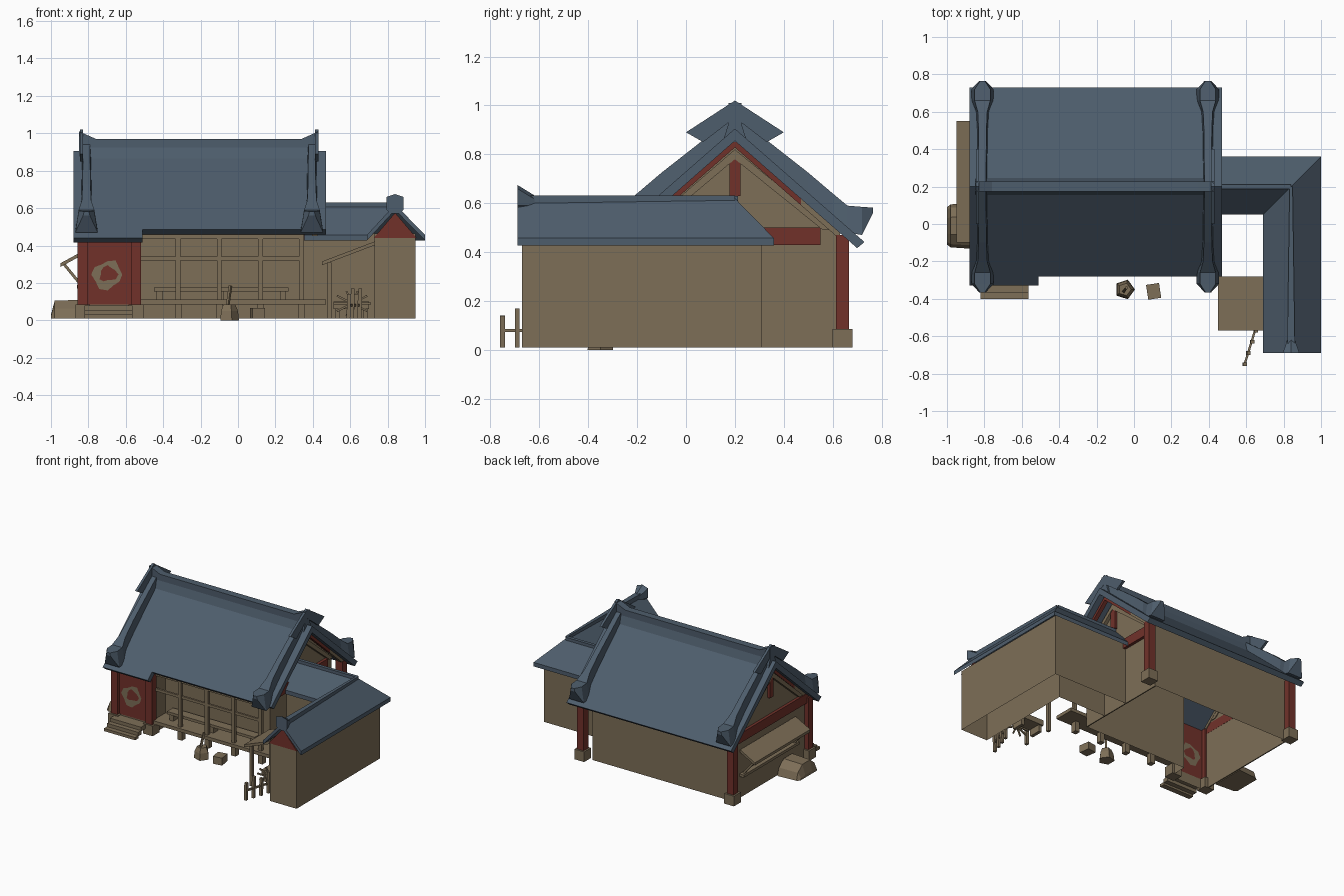
import bpy, bmesh, math
from mathutils import Vector

if "Cube" in bpy.data.objects:
    bpy.data.objects.remove(bpy.data.objects["Cube"])


def material(name, rgb):
    m = bpy.data.materials.new(name)
    m.diffuse_color = (*rgb, 1)
    m.use_nodes = True
    m.node_tree.nodes["Principled BSDF"].inputs["Base Color"].default_value = m.diffuse_color
    return m


SLATE = material("slate_blue", (0.076, 0.110, 0.150))
TAN = material("weathered_tan", (0.205, 0.156, 0.095))
RED = material("dark_red", (0.165, 0.031, 0.023))


def finish(name, bm, mat):
    bmesh.ops.recalc_face_normals(bm, faces=bm.faces)
    me = bpy.data.meshes.new(name)
    bm.to_mesh(me)
    bm.free()
    me.materials.append(mat)
    ob = bpy.data.objects.new(name, me)
    bpy.context.collection.objects.link(ob)
    return ob


def loft(name, rings, mat):
    """Skin a list of equal-sized point rings and cap both ends."""
    bm = bmesh.new()
    vs = [[bm.verts.new(p) for p in r] for r in rings]
    n = len(vs[0])
    for a, b in zip(vs, vs[1:]):
        for i in range(n):
            j = (i + 1) % n
            bm.faces.new((a[i], a[j], b[j], b[i]))
    bm.faces.new(vs[0])
    bm.faces.new(vs[-1])
    return finish(name, bm, mat)


def prism(name, axis, a, b, pts, mat):
    """Extrude a profile: axis x takes (y, z) points, axis y takes (x, z)."""
    if axis == "x":
        rings = [[(t, p, q) for p, q in pts] for t in (a, b)]
    else:
        rings = [[(p, t, q) for p, q in pts] for t in (a, b)]
    return loft(name, rings, mat)


def box(name, x0, x1, y0, y1, z0, z1, mat):
    return prism(name, "x", x0, x1, [(y0, z0), (y1, z0), (y1, z1), (y0, z1)], mat)


def beam(name, p, q, w, mat):
    p, q = Vector(p), Vector(q)
    rot = (q - p).to_track_quat("Z", "Y")
    sq = [rot @ Vector((i * w / 2, j * w / 2, 0)) for i, j in ((-1, -1), (1, -1), (1, 1), (-1, 1))]
    return loft(name, [[p + s for s in sq], [q + s for s in sq]], mat)


def wall_run(name, plan, z0, z1, mat):
    """Thin upright walls along a plan line, open above and below."""
    bm = bmesh.new()
    cols = [[bm.verts.new((x, y, z)) for z in (z0, z1)] for x, y in plan]
    for a, b in zip(cols, cols[1:]):
        bm.faces.new((a[0], b[0], b[1], a[1]))
    return finish(name, bm, mat)


RY, RZ, K = 0.20, 0.905, 0.875   # main ridge position and roof slope


def roof_z(y):
    return RZ - K * abs(y - RY)


# Main hall walls: thin, open underneath, the roof closes the top
wall_run("hall_back_wall", [(-.82, .62), (.33, .62)], .01, .50, TAN)
wall_run("veranda_back_wall", [(-.525, -.10), (.33, -.10)], .01, .60, TAN)
wall_run("entry_side_wall", [(-.525, -.245), (-.525, -.10)], .01, .48, TAN)
for name, x, yf in (("left_gable_wall", -.82, -.24), ("right_gable_wall", .33, -.10)):
    prism(name, "x", x - .004, x + .004,
          [(yf, .01), (.62, .01), (.62, roof_z(.62) - .04), (RY, RZ - .04), (yf, roof_z(yf) - .04)], TAN)

# Main roof: the part over the entry reaches further forward
for name, x0, x1, yf in (("roof_entry_side", -0.88, -0.51, -0.33), ("roof_main", -0.51, 0.47, -0.28)):
    yb = 0.73
    prism(name, "x", x0, x1,
          [(yf, roof_z(yf)), (RY, RZ), (yb, roof_z(yb)), (yb - 0.03, roof_z(yb) - 0.025),
           (RY, RZ - 0.05), (yf + 0.03, roof_z(yf) - 0.025)], SLATE)
# Ridge with upturned ends
prism("main_ridge", "y", RY - 0.027, RY + 0.027,
      [(-0.85, 0.86), (-0.85, 1.01), (-0.76, 0.97), (0.34, 0.97), (0.43, 1.01), (0.43, 0.86)], SLATE)
prism("ridge_base", "x", -0.85, 0.43,
      [(RY - 0.05, 0.85), (RY - 0.025, 0.93), (RY + 0.025, 0.93), (RY + 0.05, 0.85)], SLATE)

for side, cx, out in (("left", -0.81, -1), ("right", 0.395, 1)):
    # Gable ribs ending in a flared tip
    for end, s in (("front", -1), ("back", 1)):
        rings = []
        for t, zb, zt, w in ((0, .86, .96, .026), (.3, .61, .725, .03), (.4, .53, .64, .036),
                             (.46, .48, .59, .06), (.52, .47, .585, .06), (.565, .56, .582, .018)):
            y = RY + s * t
            rings.append([(cx - w, y, zb), (cx + w, y, zb), (cx + w * .7, y, zt), (cx - w * .7, y, zt)])
        loft(f"{side}_{end}_rib", rings, SLATE)
    # Thin chevron crest over the gable peak
    xa, xb = sorted((cx + out * 0.018, cx + out * 0.036))
    prism(f"{side}_crest", "x", xa, xb,
          [(RY, 1.02), (RY + .2, .89), (RY + .13, .85), (RY, .95), (RY - .13, .85), (RY - .2, .89)], SLATE)
    # Bargeboards: red near the peak, bare wood below
    xa, xb = sorted((cx, cx + out * 0.03))
    for s, part in ((-1, "front"), (1, "back")):
        for nm, t0, t1, m in (("red", 0, .27, RED), ("bare", .27, .43, TAN)):
            prism(f"{side}_{part}_{nm}_bargeboard", "x", xa, xb,
                  [(RY + s * t, RZ - d - K * t) for t, d in ((t0, .05), (t1, .05), (t1, .077), (t0, .077))], m)
    # Tie beam, king post and rafters on the gable wall
    face = -0.83 if out < 0 else 0.34
    box(f"{side}_tie_beam", face - .015, face + .015, -0.07 if out > 0 else -0.24, 0.55 if out > 0 else .62,
        0.43, 0.50, RED)
    box(f"{side}_king_post", face - .015, face + .015, RY - .022, RY + .022, 0.63, 0.78, RED)
    prism(f"{side}_rafters", "x", face - .02, face + .02,
          [(RY - .36, .51), (RY, .82), (RY + .40, .49), (RY + .36, .49), (RY, .78), (RY - .32, .51)], TAN)

# Red corner posts on stone feet
for name, x, y in (("back_left", -.83, .64), ("back_right", .40, .64),
                   ("front_left", -.83, -.24), ("front_inner", -.545, -.24)):
    box(name + "_post", x - .027, x + .027, y - .027, y + .027, .08, .47, RED)
    box(name + "_foot", x - .04, x + .04, y - .04, y + .04, .01, .085, TAN)

# Entry panel with its painted irregular ring on both faces, and steps
wall_run("entry_panel", [(-.83, -.245), (-.525, -.245)], .085, .475, RED)
wall_run("entry_base", [(-.83, -.245), (-.525, -.245)], .01, .085, TAN)
OUTER = (.078, .07, .086, .072, .062, .08, .088, .074, .09, .085, .066, .074)
INNER = (.058, .046, .04, .05, .045, .04, .036, .05, .042, .03, .034, .05)
for side, y in (("outside", -.249), ("inside", -.241)):
    bm = bmesh.new()
    pts = [[bm.verts.new((-.697 + r * math.cos(i * math.tau / 12), y, .245 + r * math.sin(i * math.tau / 12)))
            for r in (INNER[i], OUTER[i])] for i in range(12)]
    for i in range(12):
        a, b = pts[i], pts[(i + 1) % 12]
        bm.faces.new((a[0], a[1], b[1], b[0]))
    finish(f"painted_ring_{side}", bm, TAN)
for i, (y, z) in enumerate(((-.40, .03), (-.365, .055), (-.33, .08))):
    box(f"step_{i + 1}", -.82, -.565, y, y + .04 if i < 2 else -.25, max(.01, z - .03), z, TAN)

# Veranda with supports, front colonnade, rails and bench
box("veranda_floor", -.525, .47, -.25, -.10, .085, .11, TAN)
for i, x in enumerate((-.32, -.10, .12, .34)):
    box(f"veranda_support_{i}", x - .018, x + .018, -.225, -.185, .01, .09, TAN)
    box(f"veranda_post_{i}", x - .013, x + .013, -.23, -.205, .11, .48, TAN)
box("veranda_rail", -.525, .34, -.225, -.21, .32, .34, TAN)
box("veranda_top_rail", -.525, .34, -.225, -.205, .435, .46, TAN)
box("bench_seat", -.45, .27, -.19, -.12, .155, .175, TAN)
for i, x in enumerate((-.42, -.09, .24)):
    box(f"bench_leg_{i}", x - .015, x + .015, -.18, -.13, .11, .155, TAN)

# Side wing walls (open underneath) and red front gable
wall_run("wing_walls", [(.33, .31), (.95, .31), (.95, -.67), (.73, -.67), (.73, .09), (.33, .09)], .01, .465, TAN)
prism("wing_front_gable", "y", -.675, -.665, [(.725, .44), (.955, .44), (.84, .575)], RED)

# L-shaped wing roof with mitred corner
bm = bmesh.new()
EZ, WZ = 0.457, 0.62
rows = [[(.33, .36, EZ), (1, .36, EZ), (1, -.69, EZ)],
        [(.33, RY, WZ), (.84, RY, WZ), (.84, -.69, WZ)],
        [(.33, .05, EZ), (.69, .05, EZ), (.69, -.69, EZ)]]
for dz in (0, -.03):
    grid = [[bm.verts.new((x, y, z + dz)) for x, y, z in r] for r in rows]
    for i in range(2):
        for j in range(2):
            bm.faces.new((grid[i][j], grid[i + 1][j], grid[i + 1][j + 1], grid[i][j + 1]))
bm.verts.ensure_lookup_table()
for a, b in ((0, 1), (1, 2), (2, 5), (5, 8), (8, 7), (7, 6), (6, 3), (3, 0)):
    bm.faces.new([bm.verts[k] for k in (a, b, b + 9, a + 9)])
finish("wing_roof", bm, SLATE)
box("wing_link_ridge", .33, .84, RY - .012, RY + .012, .59, .63, SLATE)
loft("wing_ridge", [[(.84 - w, y, .575), (.84 + w, y, .575), (.84 + w, y, .632), (.84 - w, y, .632)]
                    for y, w in ((-.64, .02), (RY, .008))], SLATE)
loft("wing_ridge_tip", [[(.84 + w * sx, y, z) for sx, z in
                         ((-.5, zb), (.5, zb), (1, zb + .02), (1, zt - .015), (0, zt), (-1, zt - .015), (-1, zb + .02))]
                        for y, w, zb, zt in ((-.69, .045, .57, .675), (-.62, .02, .57, .632))], SLATE)

# Lean-to shelter beside the wing, with a trough and a spoked wheel
prism("shelter_roof", "y", -.57, -.28, [(.45, .295), (.74, .405), (.74, .425), (.45, .315)], TAN)
for i, y in enumerate((-.54, -.31)):
    beam(f"shelter_post_{i}", (.49, y, .01), (.49, y, .31), .022, TAN)
box("trough", .51, .70, -.45, -.34, .06, .10, TAN)
for i, x in enumerate((.53, .68)):
    box(f"trough_leg_{i}", x - .012, x + .012, -.44, -.35, .01, .06, TAN)
for i in range(5):
    a = math.radians(i * 36)
    dx, dz = .10 * math.cos(a), .07 * math.sin(a)
    beam(f"wheel_spoke_{i}", (.61 - dx, -.50, .09 - dz), (.61 + dx, -.50, .09 + dz), .01, TAN)

# Tie rail
for i in range(4):
    t = i / 3
    x, y = .59 + .06 * t, -.75 + .18 * t
    beam(f"rail_post_{i}", (x, y, .01), (x + .004, y, .14 + .03 * (i % 2)), .02, TAN)
beam("rail_bar", (.59, -.755, .08), (.65, -.56, .08), .012, TAN)

# Left window flap with struts, and a rounded mound
prism("window_flap", "y", -.10, .55, [(-.95, .285), (-.83, .35), (-.83, .37), (-.95, .305)], TAN)
for i, y in enumerate((-.07, .52)):
    beam(f"flap_strut_{i}", (-.93, y, .30), (-.84, y, .19), .015, TAN)
box("window_sill", -.86, -.82, -.10, .55, .17, .19, TAN)
loft("mound", [[(x, -.01 + w * c, .01 + h * d) for c, d in
                ((-1, 0), (-.85, .55), (-.4, 1), (.4, 1), (.85, .55), (1, 0))]
               for x, w, h in ((-1, .10, .02), (-.98, .115, .095), (-.83, .125, .10))], TAN)

# Five-sided stump with a stuck handle, and a small crate
loft("stump", [[(-.05 + r * math.cos(k * math.tau / 5), -.35 + r * math.sin(k * math.tau / 5), z)
                for k in range(5)] for r, z in ((.055, 0), (.05, .05), (.035, .085))], TAN)
beam("handle", (-.055, -.36, .08), (-.04, -.34, .185), .014, TAN)
crate = box("crate", -.035, .035, -.04, .04, .01, .065, TAN)
crate.location = (.105, -.36, 0)
crate.rotation_euler.z = 0.15
